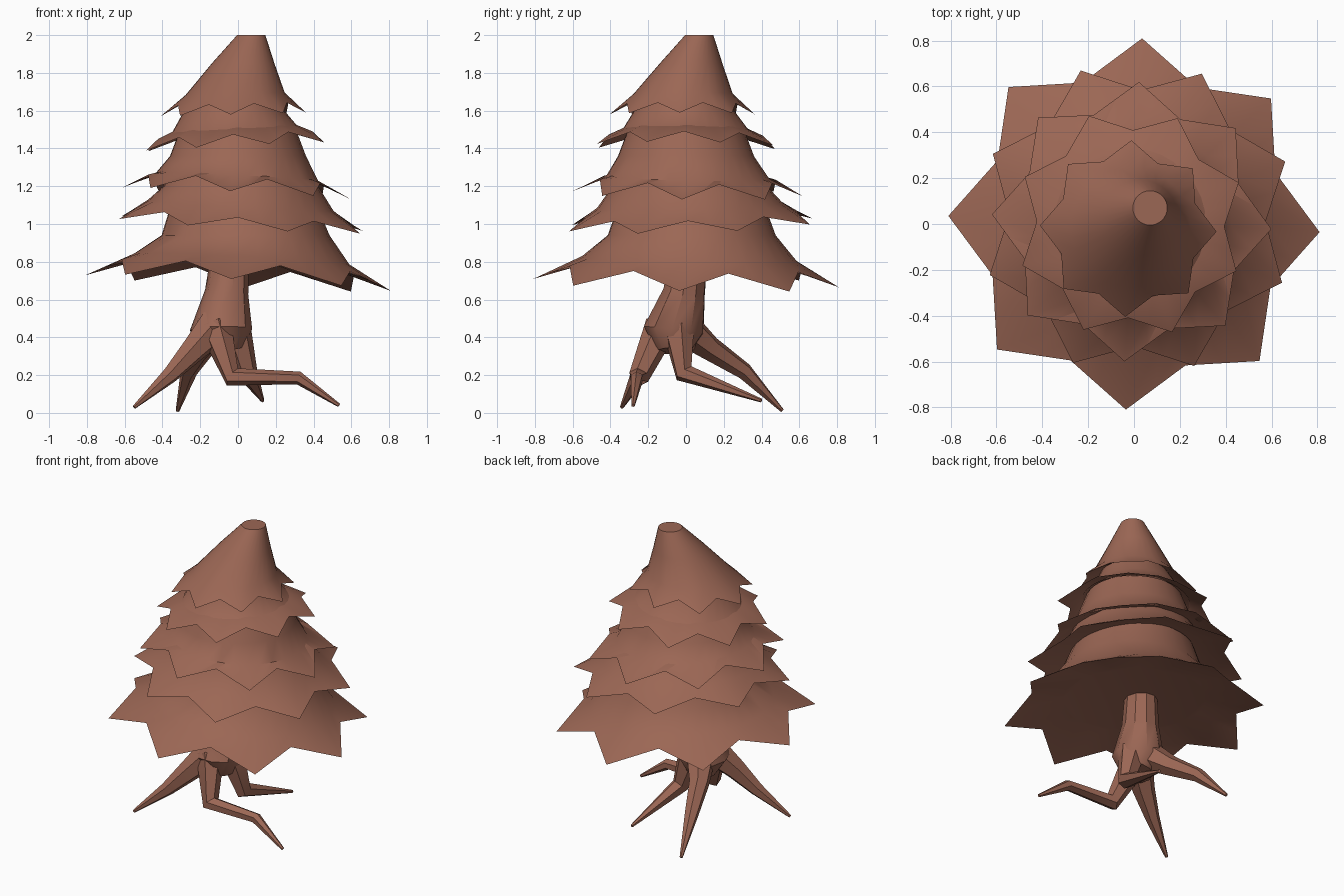
import bpy, bmesh
from math import cos, sin, pi, radians
from mathutils import Vector

if "Cube" in bpy.data.objects:
    bpy.data.objects.remove(bpy.data.objects["Cube"])

bark = bpy.data.materials.new("brown")
bark.diffuse_color = (0.33, 0.135, 0.09, 1)
bark.use_nodes = True
bark.node_tree.nodes["Principled BSDF"].inputs["Base Color"].default_value = bark.diffuse_color
SEG = 32


def finish(bm, name, angle):
    bmesh.ops.recalc_face_normals(bm, faces=bm.faces)
    me = bpy.data.meshes.new(name)
    bm.to_mesh(me)
    bm.free()
    ob = bpy.data.objects.new(name, me)
    bpy.context.collection.objects.link(ob)
    me.materials.append(bark)
    bpy.ops.object.select_all(action='DESELECT')
    ob.select_set(True)
    bpy.context.view_layer.objects.active = ob
    bpy.ops.object.shade_smooth_by_angle(angle=radians(angle))
    return ob


def bridge(bm, a, b):
    n = len(a)
    for i in range(n):
        bm.faces.new((a[i], a[(i + 1) % n], b[(i + 1) % n], b[i]))


def tier(name, centre, radius, turn, z_tip, z_valley, tilt, rings):
    """Flared cone with an eight-pointed tilted rim and a hollowed underside."""
    bm = bmesh.new()
    turn = radians(turn)

    def corner(k):
        tip = k % 2 == 0
        a = turn + k * pi / 8
        r = radius * (1 if tip else 0.81)
        x, y = r * cos(a), r * sin(a)
        z = (z_tip if tip else z_valley) + tilt[0] * x + tilt[1] * y
        return Vector((centre[0] + x, centre[1] + y, z))

    def circle(x, y, r, z, t):
        out = []
        for i in range(SEG):
            a = turn + 2 * pi * i / SEG
            dx, dy = r * cos(a), r * sin(a)
            out.append(bm.verts.new((x + dx, y + dy, z + t * (tilt[0] * dx + tilt[1] * dy))))
        return out

    rim = []
    for k in range(16):
        rim.append(bm.verts.new(corner(k)))
        rim.append(bm.verts.new((corner(k) + corner(k + 1)) / 2))
    prev = rim
    for i, (x, y, r, z) in enumerate(rings):
        ring = circle(x, y, r, z, 1 if i == 0 else 0)
        bridge(bm, prev, ring)
        prev = ring
    bm.faces.new(prev)
    under = circle(centre[0], centre[1], radius * 0.55, z_tip + 0.12, 1)
    bridge(bm, rim, under)
    bm.faces.new(under)
    return finish(bm, name, 40)


def limb(name, path, sides):
    """Tapered tube through (x, y, z, radius) stations."""
    bm = bmesh.new()
    pts = [Vector(p[:3]) for p in path]
    ref = Vector((0, 0, 1)).cross(pts[-1] - pts[0]).normalized()
    prev = first = None
    for i, p in enumerate(pts):
        a, b = pts[max(i - 1, 0)], pts[min(i + 1, len(pts) - 1)]
        t = ((p - a).normalized() + (b - p).normalized()).normalized()
        u = t.cross(ref).normalized()
        v = t.cross(u)
        ring = [bm.verts.new(p + path[i][3] * (u * cos(2 * pi * k / sides) + v * sin(2 * pi * k / sides)))
                for k in range(sides)]
        if prev:
            bridge(bm, prev, ring)
        else:
            first = ring
        prev = ring
    bm.faces.new(first)
    bm.faces.new(prev)
    return finish(bm, name, 35)


# Foliage tiers, bottom to top
tier("foliage_tier_1", (0, 0), 0.81, -2.5, 0.687, 0.775, (-0.052, -0.025),
     [(0.02, 0.02, 0.57, 0.815), (0.04, 0.03, 0.445, 0.94), (0.03, 0.03, 0.38, 1.12)])
tier("foliage_tier_2", (0.015, 0.025), 0.69, 21, 0.995, 1.05, (-0.06, 0.03),
     [(0.015, 0.02, 0.49, 1.10), (0.015, 0.02, 0.41, 1.20), (0.01, 0.01, 0.34, 1.34)])
tier("foliage_tier_3", (-0.01, 0.01), 0.61, -3, 1.16, 1.235, (-0.05, -0.02),
     [(-0.005, 0.01, 0.43, 1.25), (0, 0, 0.36, 1.36), (0, 0, 0.30, 1.52)])
tier("foliage_tier_4", (-0.015, 0), 0.505, 21, 1.41, 1.47, (0.05, -0.01),
     [(-0.015, 0, 0.34, 1.49), (-0.02, -0.01, 0.265, 1.60), (-0.01, -0.01, 0.21, 1.70)])
tier("foliage_tier_5", (-0.025, -0.02), 0.385, -2, 1.58, 1.635, (0.025, 0),
     [(-0.015, -0.015, 0.262, 1.69), (0.027, 0.027, 0.166, 1.85), (0.07, 0.07, 0.075, 2.0)])

# Trunk
limb("trunk", [(-0.07, -0.06, 0.33, 0.10), (-0.09, -0.065, 0.44, 0.165),
               (-0.06, -0.01, 0.64, 0.115), (-0.04, 0.02, 0.86, 0.10)], 10)

# Roots
roots = {
    "left": [(-0.12, -0.11, 0.46, 0.10), (-0.24, -0.19, 0.33, 0.07),
             (-0.36, -0.25, 0.20, 0.045), (-0.55, -0.34, 0.03, 0.01)],
    "back_left": [(-0.10, -0.02, 0.46, 0.10), (-0.19, 0.13, 0.34, 0.065),
                  (-0.26, 0.31, 0.22, 0.045), (-0.32, 0.51, 0.012, 0.01)],
    "back_right": [(-0.02, -0.04, 0.45, 0.09), (0.05, -0.01, 0.21, 0.055),
                   (0.13, 0.40, 0.065, 0.01)],
    "front_right": [(-0.12, -0.13, 0.46, 0.09), (-0.03, -0.25, 0.19, 0.055),
                    (0.32, -0.26, 0.185, 0.035), (0.535, -0.28, 0.04, 0.01)],
}
for side, path in roots.items():
    limb("root_" + side, path, 6)
